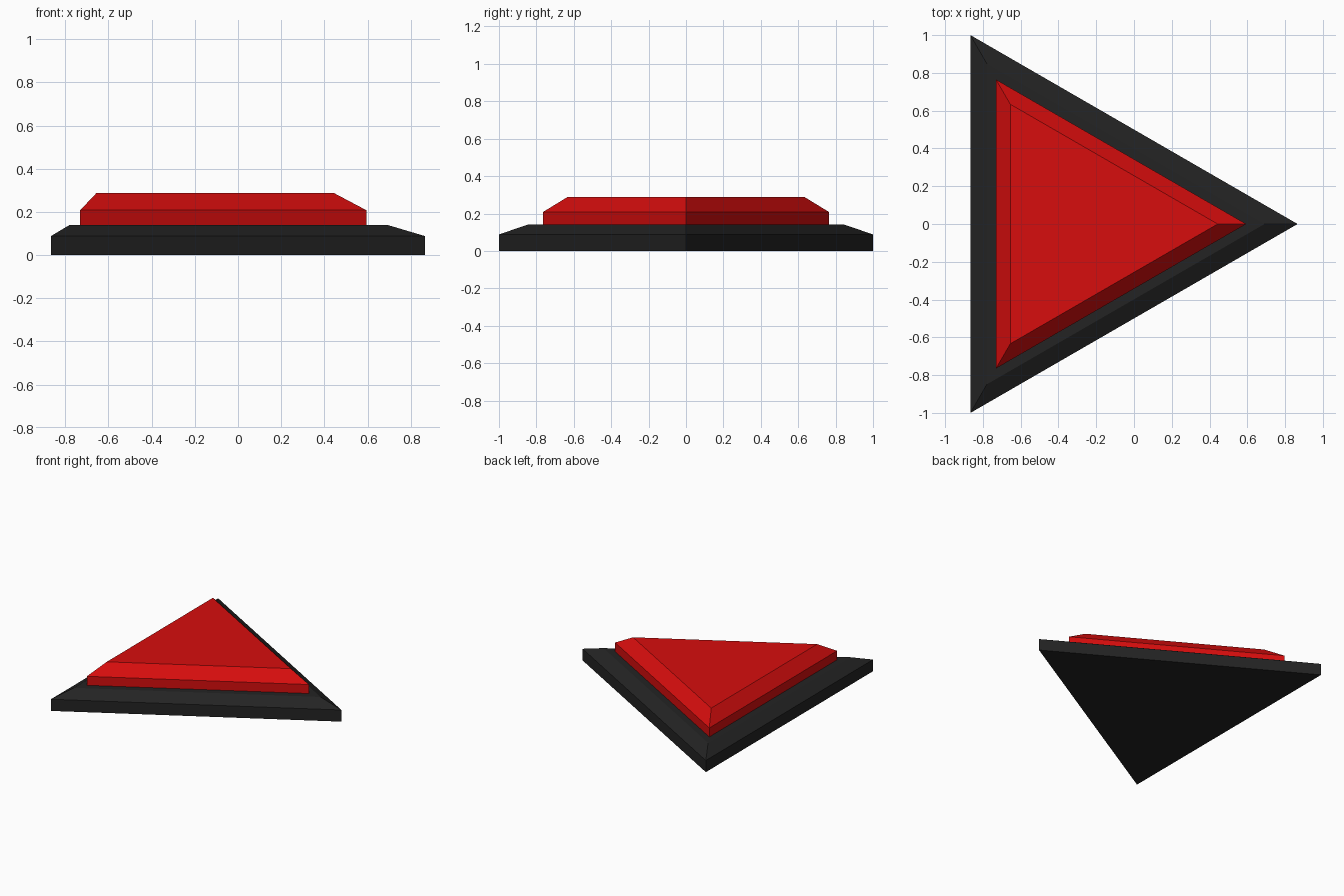
import bpy
import bmesh
from math import cos, sin, tau

default = bpy.data.objects.get("Cube")
if default:
    bpy.data.objects.remove(default, do_unlink=True)

CENTRE_X = -0.289  # centroid of the triangle
SIDES = 3


def make_material(name, rgb):
    mat = bpy.data.materials.new(name)
    mat.use_nodes = True
    colour = (*rgb, 1.0)
    mat.diffuse_color = colour
    mat.node_tree.nodes["Principled BSDF"].inputs["Base Color"].default_value = colour
    return mat


def stepped_prism(name, profile, mat):
    """Stack triangular rings given as (radius, height) and close both ends."""
    bm = bmesh.new()
    rings = []
    for radius, z in profile:
        rings.append([bm.verts.new((CENTRE_X + radius * cos(tau * i / SIDES),
                                    radius * sin(tau * i / SIDES), z))
                      for i in range(SIDES)])
    for low, high in zip(rings, rings[1:]):
        for i in range(SIDES):
            j = (i + 1) % SIDES
            bm.faces.new((low[i], low[j], high[j], high[i]))
    bm.faces.new(reversed(rings[0]))
    bm.faces.new(rings[-1])
    mesh = bpy.data.meshes.new(name)
    bm.to_mesh(mesh)
    bm.free()
    mesh.materials.append(mat)
    obj = bpy.data.objects.new(name, mesh)
    bpy.context.collection.objects.link(obj)
    return obj


black = make_material("black plastic", (0.017, 0.017, 0.017))
red = make_material("red plastic", (0.68, 0.004, 0.004))

# Dark base plate with a sloped rim
stepped_prism("base", [(1.155, 0), (1.155, 0.088), (0.98, 0.14)], black)

# Raised button with a bevelled top
stepped_prism("button", [(0.883, 0.14), (0.883, 0.208), (0.732, 0.288)], red)
